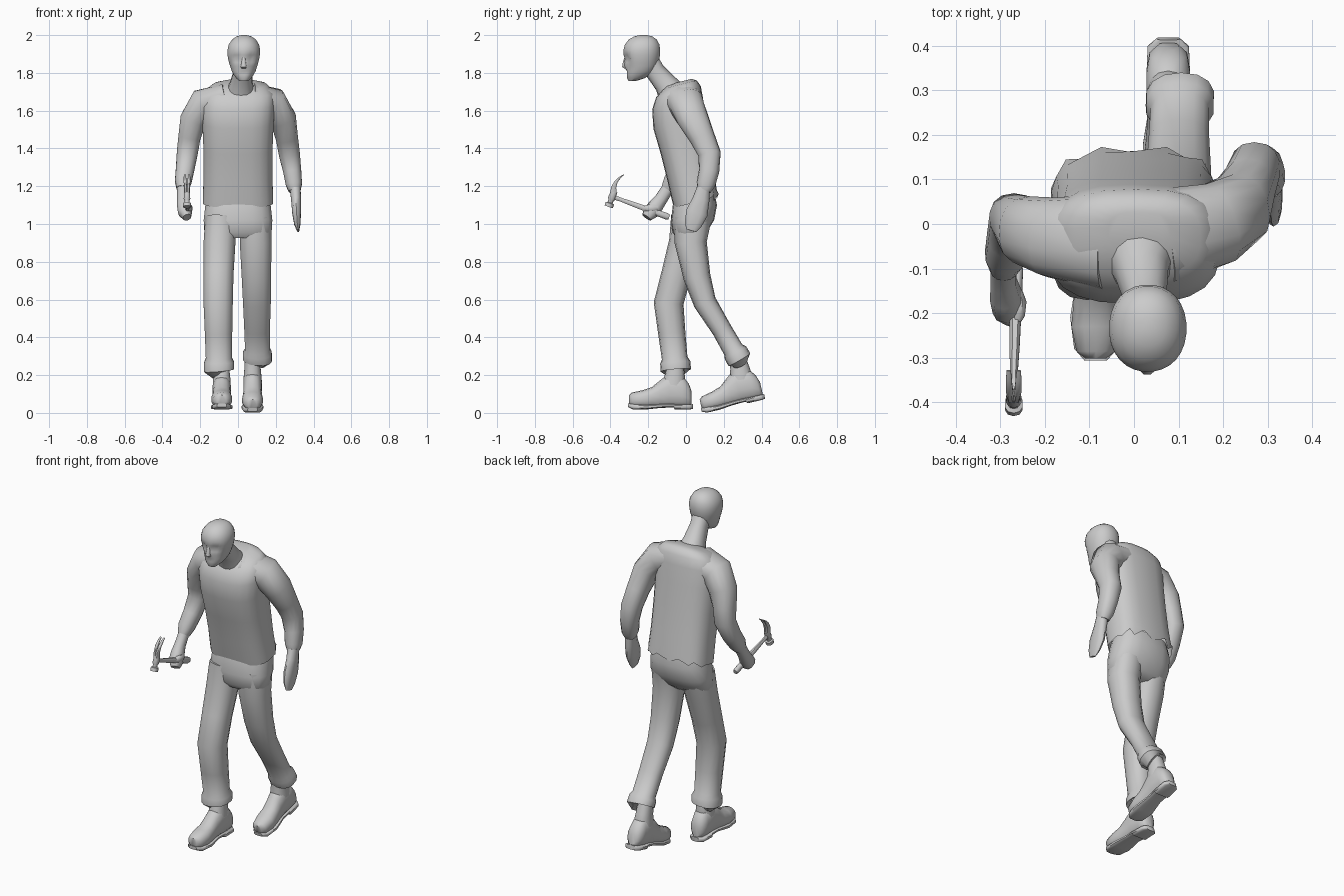
import bpy, bmesh, math
from mathutils import Vector, Matrix


def loft(name, secs, n=14, p=2.3, ref=(0, 1, 0), axis=None, cap_start=True, m=None, tweak=None):
    """Skin superellipse rings (x, y, z, half width, half depth) along a path."""
    bm = bmesh.new()
    c = [Vector(s[:3]) for s in secs]
    rings = []
    for i, s in enumerate(secs):
        if axis:
            t = Vector(axis).normalized()
        else:
            t = (c[min(i + 1, len(c) - 1)] - c[max(i - 1, 0)]).normalized()
        v = Vector(ref)
        v = (v - t * v.dot(t)).normalized()
        u = v.cross(t)
        ring = []
        for k in range(n):
            a = 2 * math.pi * (k + .5) / n
            cu, cv = math.cos(a), math.sin(a)
            du = math.copysign(abs(cu) ** (2 / p), cu) * s[3]
            dv = math.copysign(abs(cv) ** (2 / p), cv) * s[4]
            co = c[i] + u * du + v * dv
            if tweak:
                co = tweak(co, i, k)
            ring.append(bm.verts.new(co))
        rings.append(ring)
    for r0, r1 in zip(rings, rings[1:]):
        for k in range(n):
            bm.faces.new((r0[k], r0[(k + 1) % n], r1[(k + 1) % n], r1[k]))
    bm.faces.new(rings[-1])
    if cap_start:
        bm.faces.new(rings[0])
    bmesh.ops.recalc_face_normals(bm, faces=bm.faces)
    if m:
        bm.transform(m)
    me = bpy.data.meshes.new(name)
    bm.to_mesh(me)
    bm.free()
    ob = bpy.data.objects.new(name, me)
    bpy.context.collection.objects.link(ob)
    return ob


# Sweater body, leaning forward, with a rumpled hem at the back
def hem(co, i, k):
    if i == 0 and co.y > .1:
        co.z += .016 * (-1) ** k
        co.y += .008 * (-1) ** k
    return co


loft("sweater", [(0, .052, 1.115, .188, .12), (0, .045, 1.15, .187, .122), (0, .025, 1.25, .183, .125),
                 (0, -.005, 1.4, .184, .132), (0, -.035, 1.54, .19, .142), (0, -.045, 1.64, .195, .138),
                 (.005, -.04, 1.7, .185, .122), (.01, -.03, 1.738, .14, .09), (.012, -.02, 1.756, .07, .05)],
     n=22, p=2.7, axis=(0, -.25, 1), cap_start=False, tweak=hem)

# Sleeves
loft("sleeve_left", [(.06, -.03, 1.675, .075, .11), (.185, 0, 1.64, .085, .094), (.237, .035, 1.56, .072, .084),
                     (.258, .085, 1.46, .06, .068), (.272, .125, 1.37, .057, .06), (.287, .122, 1.28, .049, .054),
                     (.296, .105, 1.21, .044, .05), (.3, .095, 1.175, .032, .036)])
loft("sleeve_right", [(-.06, -.04, 1.67, .075, .11), (-.185, -.03, 1.635, .085, .09), (-.237, -.015, 1.55, .072, .078),
                      (-.257, 0, 1.46, .06, .065), (-.268, .012, 1.38, .057, .058), (-.28, -.03, 1.29, .05, .054),
                      (-.29, -.072, 1.225, .045, .049), (-.293, -.097, 1.185, .032, .036)])

# Open hand hanging down, and fist round the handle
loft("hand_left", [(.303, .092, 1.19, .03, .035), (.307, .08, 1.13, .027, .045), (.31, .058, 1.06, .024, .058),
                   (.314, .038, 1.0, .017, .046), (.318, .028, .965, .006, .028)], n=10)
loft("hand_right", [(-.293, -.095, 1.19, .03, .033), (-.293, -.13, 1.135, .03, .034), (-.288, -.16, 1.095, .036, .04),
                    (-.28, -.188, 1.062, .038, .042), (-.27, -.208, 1.035, .022, .028)], n=10)
loft("thumb_right", [(-.262, -.15, 1.085, .012, .014), (-.258, -.175, 1.083, .018, .022),
                     (-.26, -.205, 1.083, .016, .02), (-.263, -.225, 1.086, .006, .008)], n=8, ref=(0, 0, 1))

# Neck
loft("neck", [(.013, -.06, 1.67, .085, .085), (.018, -.11, 1.745, .06, .06), (.026, -.165, 1.81, .048, .052),
              (.03, -.205, 1.88, .05, .055)])


# Head with sunken eye sockets, cheeks and mouth
def face(co, i, k):
    if co.y < -.26:
        for ex, ez, size, d in ((-.008, 1.875, .022, .02), (.068, 1.875, .022, .02), (.03, 1.803, .02, .008),
                                (-.02, 1.825, .022, .008), (.08, 1.825, .022, .008), (.03, 1.84, .012, -.014)):
            q = ((co.x - ex) ** 2 + (co.z - ez) ** 2) / size ** 2
            co.y += d * math.exp(-q)
    return co


loft("head", [(.03, -.285, 1.757, .024, .02), (.03, -.266, 1.772, .04, .047), (.03, -.253, 1.79, .053, .065),
              (.03, -.243, 1.81, .064, .077), (.03, -.238, 1.835, .072, .086), (.03, -.236, 1.855, .078, .09),
              (.03, -.235, 1.875, .083, .094), (.03, -.235, 1.895, .086, .098), (.031, -.234, 1.92, .087, .098),
              (.031, -.232, 1.95, .081, .092), (.032, -.229, 1.977, .063, .074), (.032, -.226, 1.993, .04, .048),
              (.032, -.226, 2.0, .014, .018)], n=28, p=2.15, axis=(0, 0, 1), tweak=face)
loft("nose", [(.03, -.318, 1.885, .008, .008), (.03, -.323, 1.855, .012, .012), (.03, -.324, 1.832, .017, .015),
              (.03, -.316, 1.822, .012, .008)], n=8, axis=(0, 0, 1))

# Trousers: hips and two legs with turned-up cuffs
loft("hips", [(0, .05, 1.17, .16, .1), (0, .047, 1.1, .175, .117), (0, .035, 1.02, .184, .114),
              (0, .018, .955, .18, .09), (0, .012, .925, .15, .06)], n=18, p=2.5, axis=(0, 0, 1))
loft("trouser_leg_left", [(.09, .035, 1.03, .085, .1), (.094, .025, .9, .086, .085), (.097, .058, .72, .079, .072),
                          (.1, .1, .585, .075, .061), (.101, .19, .44, .069, .053), (.103, .25, .335, .067, .055),
                          (.103, .262, .318, .077, .066), (.103, .282, .283, .078, .067),
                          (.1, .284, .28, .055, .048)])
loft("trouser_leg_right", [(-.09, .02, 1.03, .085, .1), (-.098, -.005, .9, .086, .086), (-.103, -.05, .74, .081, .079),
                           (-.105, -.092, .58, .079, .079), (-.103, -.075, .42, .074, .072), (-.101, -.06, .29, .071, .068),
                           (-.1, -.057, .268, .081, .08), (-.1, -.054, .225, .082, .081),
                           (-.096, -.053, .221, .055, .054)])


# Boots: upper, ankle shaft and sole with raised arch and heel
def boot(side, m):
    up = [(-.252, .05, .024, .026), (-.236, .05, .044, .04), (-.18, .054, .056, .048), (-.13, .063, .051, .056),
          (-.085, .082, .048, .074), (-.04, .1, .05, .09), (.03, .095, .05, .085), (.065, .075, .043, .062),
          (.08, .06, .024, .035)]
    sole = [(-.256, .022, .026, .01), (-.23, .015, .049, .015), (-.16, .013, .058, .013), (-.07, .02, .044, .01),
            (-.014, .02, .046, .01), (-.01, .014, .05, .014), (.068, .014, .047, .014), (.087, .016, .026, .013)]
    loft("boot_upper_" + side, [(0, y, z, a, b) for y, z, a, b in up], ref=(0, 0, 1), axis=(0, 1, 0), m=m)
    loft("boot_sole_" + side, [(0, y, z, a, b) for y, z, a, b in sole], p=4, ref=(0, 0, 1), axis=(0, 1, 0), m=m)
    loft("boot_shaft_" + side, [(0, -.02, .09, .05, .062), (0, -.012, .16, .047, .058), (0, -.008, .195, .043, .05),
                                (0, -.008, .25, .042, .042)], axis=(0, 0, 1), m=m)


boot("right", Matrix.Translation((-.086, -.05, .018)))
boot("left", Matrix.Translation((.077, .335, .053)) @ Matrix.Rotation(math.radians(13), 4, 'X'))

# Claw hammer, local frame: d along the handle, q towards the claw
base = Vector((-.27, -.39, 1.145))
d, q = Vector((0, -.94, .34)), Vector((0, .34, .94))


def at(x, s, h, a, b):
    co = base + d * s + q * h
    return (co.x + x, co.y, co.z, a, b)


loft("hammer_handle", [at(.006, -.32, 0, .012, .014), at(.006, -.305, 0, .016, .019), at(.004, -.2, 0, .014, .016),
                       at(.002, -.12, 0, .012, .014), at(0, -.05, 0, .009, .011), at(0, .012, 0, .012, .014)],
     n=8, ref=q)
loft("hammer_poll", [at(0, 0, .03, .015, .018), at(0, 0, -.012, .018, .02), at(0, 0, -.022, .013, .014),
                     at(0, 0, -.034, .013, .014), at(0, 0, -.038, .021, .023), at(0, 0, -.058, .021, .023)],
     n=10, ref=d, axis=q)
for side, x in (("left", 1), ("right", -1)):
    loft("hammer_claw_" + side, [at(.006 * x, .002, .02, .009, .018), at(.008 * x, .01, .05, .008, .014),
                                 at(.01 * x, .008, .082, .008, .009), at(.011 * x, -.004, .11, .007, .005),
                                 at(.011 * x, -.018, .13, .005, .002)], n=8, p=3, ref=d)

# Smooth shading with crisp edges
for ob in bpy.context.collection.objects:
    ob.select_set(True)
    bpy.context.view_layer.objects.active = ob
bpy.ops.object.shade_smooth_by_angle(angle=math.radians(48))
